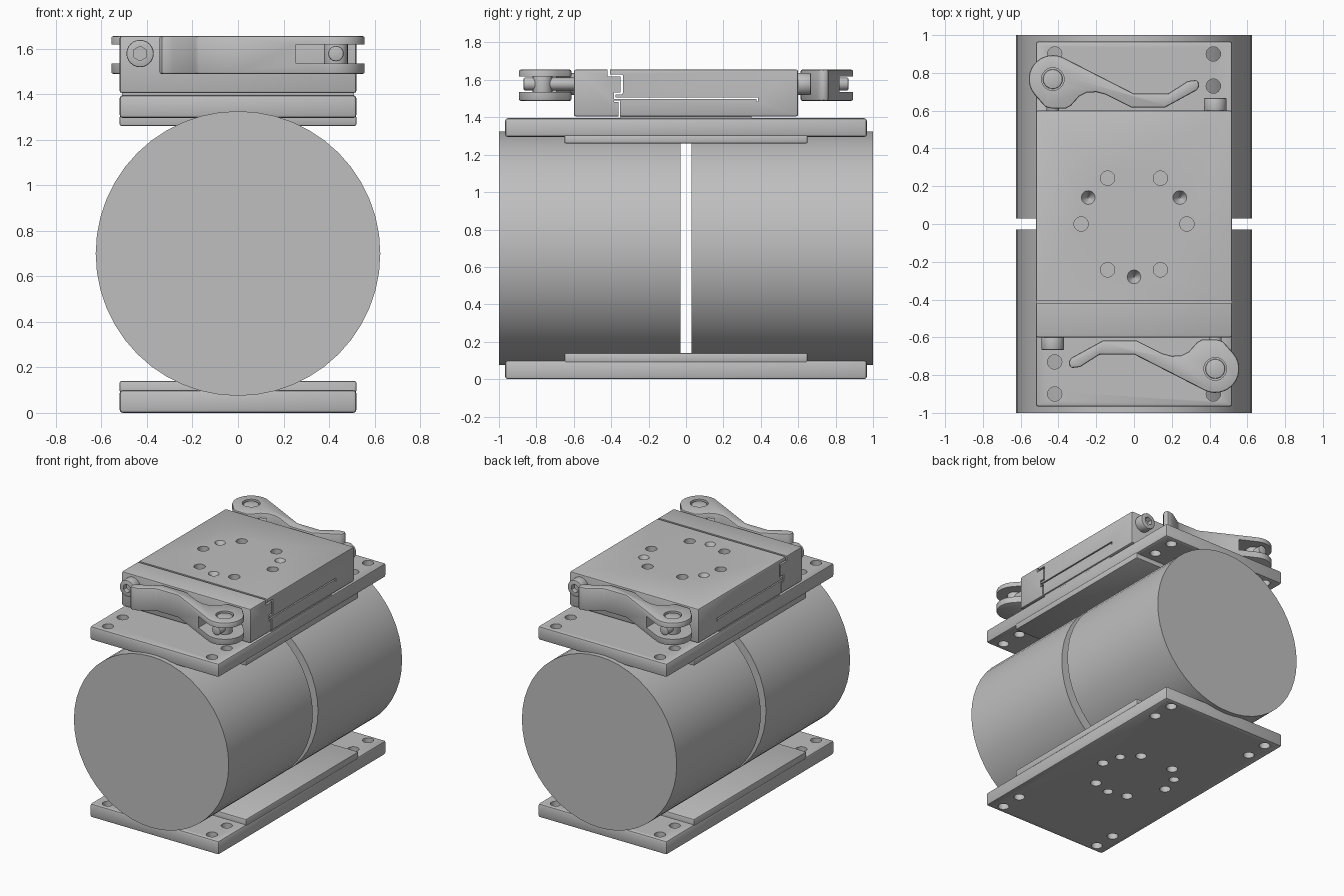
import bpy, bmesh, math
from mathutils import Matrix, Vector

if "Cube" in bpy.data.objects:
    bpy.data.objects.remove(bpy.data.objects["Cube"], do_unlink=True)

grey = bpy.data.materials.new("machined grey")
grey.use_nodes = True
grey.diffuse_color = (0.52, 0.52, 0.52, 1)
grey.node_tree.nodes["Principled BSDF"].inputs["Base Color"].default_value = (0.52, 0.52, 0.52, 1)


def activate(ob):
    bpy.ops.object.select_all(action="DESELECT")
    ob.select_set(True)
    bpy.context.view_layer.objects.active = ob


def finish(name, bm, bevel=0):
    bmesh.ops.recalc_face_normals(bm, faces=bm.faces)
    me = bpy.data.meshes.new(name)
    bm.to_mesh(me)
    bm.free()
    me.materials.append(grey)
    ob = bpy.data.objects.new(name, me)
    bpy.context.collection.objects.link(ob)
    if bevel:
        activate(ob)
        mod = ob.modifiers.new("bevel", "BEVEL")
        mod.width, mod.segments, mod.limit_method = bevel, 2, "ANGLE"
        bpy.ops.object.modifier_apply(modifier=mod.name)
    return ob


def box(name, x, y, z, bevel=0):
    bm = bmesh.new()
    size = [b - a for a, b in (x, y, z)]
    mid = [(a + b) / 2 for a, b in (x, y, z)]
    bmesh.ops.create_cube(bm, size=1, matrix=Matrix.Translation(mid) @ Matrix.Diagonal((*size, 1)))
    return finish(name, bm, bevel)


def rod(name, start, end, r, r2=None, sides=24, bevel=0):
    a, b = Vector(start), Vector(end)
    turn = (b - a).to_track_quat("Z", "Y").to_matrix().to_4x4()
    bm = bmesh.new()
    bmesh.ops.create_cone(bm, cap_ends=True, segments=sides, radius1=r, radius2=r if r2 is None else r2,
                          depth=(b - a).length, matrix=Matrix.Translation((a + b) / 2) @ turn)
    return finish(name, bm, bevel)


def prism(name, outline, z0, z1, bevel=0):
    bm = bmesh.new()
    face = bm.faces.new([bm.verts.new((x, y, z0)) for x, y in outline])
    out = bmesh.ops.extrude_face_region(bm, geom=[face])
    bmesh.ops.translate(bm, vec=(0, 0, z1 - z0), verts=[v for v in out["geom"] if isinstance(v, bmesh.types.BMVert)])
    return finish(name, bm, bevel)


def combine(ob, tool, op="DIFFERENCE"):
    activate(ob)
    mod = ob.modifiers.new("bool", "BOOLEAN")
    mod.operation, mod.object, mod.solver = op, tool, "EXACT"
    bpy.ops.object.modifier_apply(modifier=mod.name)
    bpy.data.objects.remove(tool, do_unlink=True)


def smooth(ob):
    activate(ob)
    bpy.ops.object.shade_smooth_by_angle(angle=math.radians(30))


def drill(ob, x, y, z0, z1, r=0.038, r2=None):
    combine(ob, rod("cutter", (x, y, z0), (x, y, z1), r, r2))


W = (-0.52, 0.52)
ring = [(0.28 * math.cos(k * math.pi / 3), 0.28 * math.sin(k * math.pi / 3)) for k in range(6)]
cones = [(0.28 * math.cos(a), 0.28 * math.sin(a)) for a in map(math.radians, (30, 150, 270))]

# Two drums with a narrow gap
for name, y0, y1 in (("front_drum", -1, -0.03), ("rear_drum", 0.03, 1)):
    smooth(rod(name, (0, y0, 0.7), (0, y1, 0.7), 0.625, sides=48))

# Mounting plates, each with a raised pad facing the drums
for name, z, pad in (("bottom_plate", (0, 0.1), (0.09, 0.14)), ("top_plate", (1.295, 1.395), (1.26, 1.305))):
    plate = box(name, W, (-0.967, 0.967), z, 0.014)
    combine(plate, box("pad", W, (-0.65, 0.65), pad, 0.008), "UNION")
    for x in (-0.42, 0.42):
        for y in (-0.9, -0.73, 0.73, 0.9):
            drill(plate, x, y, z[0] - 0.05, z[1] + 0.05)
    if name == "bottom_plate":
        for x, y in ring:
            drill(plate, x, y, -0.05, 0.05)
        for x, y in cones:
            drill(plate, x, y, -0.02, 0.05, 0.034)
    smooth(plate)

# Clamp block with slits around the sliding jaw
block = box("clamp_block", W, (-0.6, 0.6), (1.405, 1.655), 0.01)
slits = [(-0.42, -0.405, 1.62, 1.7), (-0.42, -0.34, 1.617, 1.63), (-0.35, -0.338, 1.53, 1.625),
         (-0.385, -0.34, 1.522, 1.532), (-0.385, -0.377, 1.498, 1.53), (-0.385, 0.385, 1.498, 1.507),
         (0.377, 0.385, 1.484, 1.505), (-0.36, -0.353, 1.38, 1.485), (-0.385, -0.353, 1.482, 1.489)]
for y0, y1, z0, z1 in slits:
    combine(block, box("slit", (-1, 1), (y0, y1), (z0, z1)))
for x, y in ring:
    drill(block, x, y, 1.6, 1.7)
for x, y in cones:
    drill(block, x, y, 1.6, 1.665, 0.004, 0.042)
smooth(block)
box("block_foot", (-0.51, 0.51), (-0.35, 0.35), (1.385, 1.42))

# Cam levers and clamp screws, repeated half a turn around z
PX, PY = 0.43, -0.767
arc = [(PX + 0.127 * math.cos(math.radians(a)), PY + 0.127 * math.sin(math.radians(a)))
       for a in range(-115, 50, 11)]
arm = [(0.47, -0.62), (0.44, -0.612), (0.36, -0.612), (0.335, -0.625), (0.29, -0.675), (0.25, -0.695),
       (0.2, -0.698), (0.15, -0.685), (0.015, -0.617), (-0.165, -0.617), (-0.335, -0.71), (-0.347, -0.735),
       (-0.335, -0.763), (-0.285, -0.757), (-0.18, -0.69), (0, -0.69)]
for side, s in (("front", 1), ("rear", -1)):
    def at(x, y, z):
        return (s * x, s * y, z)

    lever = prism(side + "_lever", [(s * x, s * y) for x, y in arc + arm], 1.488, 1.655, 0.01)
    combine(lever, box("slot", sorted((s * 0.255, s * 0.7)), sorted((s * -0.5, s * -1)), (1.535, 1.617)))
    combine(lever, rod("recess", at(PX, PY, 1.635), at(PX, PY, 1.7), 0.06))
    smooth(lever)
    smooth(rod(side + "_pivot_pin", at(PX, PY, 1.495), at(PX, PY, 1.648), 0.052, bevel=0.006))
    smooth(rod(side + "_draw_rod", at(PX, -0.58, 1.578), at(PX, -0.868, 1.578), 0.034, bevel=0.006))
    screw = rod(side + "_screw_head", at(-PX, -0.59, 1.578), at(-PX, -0.667, 1.578), 0.06, bevel=0.006)
    combine(screw, rod("socket", at(-PX, -0.63, 1.578), at(-PX, -0.7, 1.578), 0.032, sides=6))
    smooth(screw)
